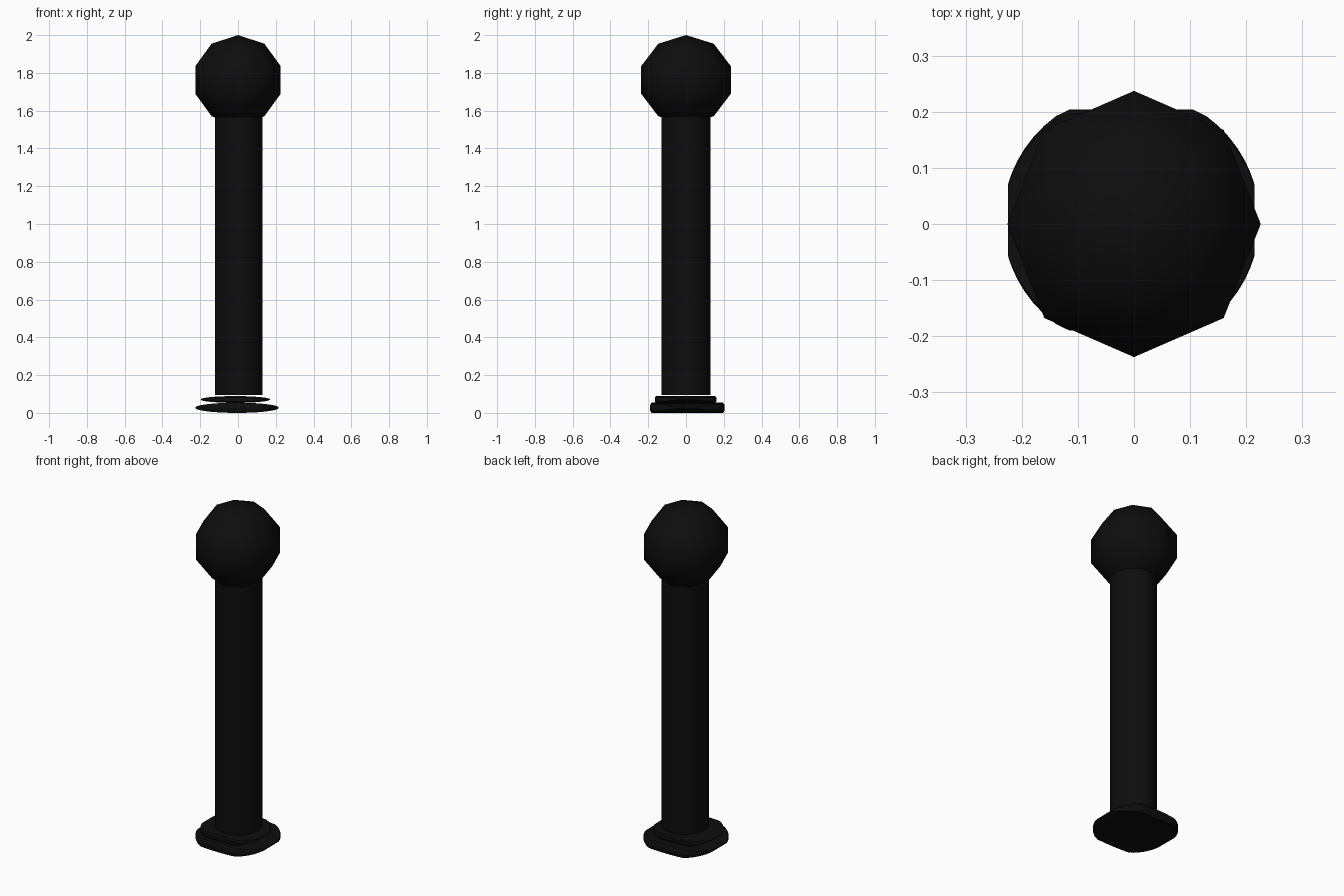
import bpy, math

if "Cube" in bpy.data.objects:
    bpy.data.objects.remove(bpy.data.objects["Cube"])

black = bpy.data.materials.new("black")
black.diffuse_color = (0.004, 0.004, 0.004, 1)
black.use_nodes = True
black.node_tree.nodes["Principled BSDF"].inputs["Base Color"].default_value = black.diffuse_color


def finish(ob, name):
    ob.name = name
    ob.data.materials.append(black)
    return ob


def base_disc(name, cx, cy, cz, half_x, half_y, half_z):
    """Rounded disc, full height along the middle and thinning towards both x ends."""
    n = 24
    verts, faces = [], []
    for i in range(n + 1):
        t = -0.99 * math.cos(math.pi * i / n)
        x = t * half_x
        y = min(half_y, math.sqrt((half_x * 1.03) ** 2 - x * x))
        z = half_z * math.sqrt(1 - t * t)
        # chamfered rectangular section
        for a, b in ((1, .55), (.96, 1), (-.96, 1), (-1, .55),
                     (-1, -.55), (-.96, -1), (.96, -1), (1, -.55)):
            verts.append((cx + x, cy + a * y, cz + b * z))
    for i in range(n):
        for j in range(8):
            k = (j + 1) % 8
            faces.append((i * 8 + j, i * 8 + k, i * 8 + 8 + k, i * 8 + 8 + j))
    faces += [tuple(range(7, -1, -1)), tuple(range(n * 8, n * 8 + 8))]
    me = bpy.data.meshes.new(name)
    me.from_pydata(verts, [], faces)
    me.update()
    ob = bpy.data.objects.new(name, me)
    bpy.context.collection.objects.link(ob)
    bpy.context.view_layer.objects.active = ob
    bpy.ops.object.select_all(action='DESELECT')
    ob.select_set(True)
    bpy.ops.object.mode_set(mode='EDIT')
    bpy.ops.mesh.select_all(action='SELECT')
    bpy.ops.mesh.normals_make_consistent(inside=False)
    bpy.ops.object.mode_set(mode='OBJECT')
    bpy.ops.object.shade_smooth_by_angle(angle=math.radians(35))
    return finish(ob, name)


# stepped base
base_disc("lower_base", -0.005, 0.007, 0.027, 0.222, 0.197, 0.027)
base_disc("upper_base", -0.014, -0.002, 0.071, 0.184, 0.163, 0.018)

# post
bpy.ops.mesh.primitive_cylinder_add(vertices=32, radius=0.126, depth=1.505,
                                    location=(0.004, 0, 0.095 + 1.505 / 2))
post = finish(bpy.context.object, "post")
post.scale.y = 1.03
bpy.ops.object.shade_smooth_by_angle(angle=math.radians(30))

# low-poly ball on top
bpy.ops.mesh.primitive_uv_sphere_add(segments=8, ring_count=5, radius=0.2375,
                                     location=(0, 0, 1.7625))
ball = finish(bpy.context.object, "ball")
ball.scale.y = 1.05
bpy.ops.object.shade_smooth()
